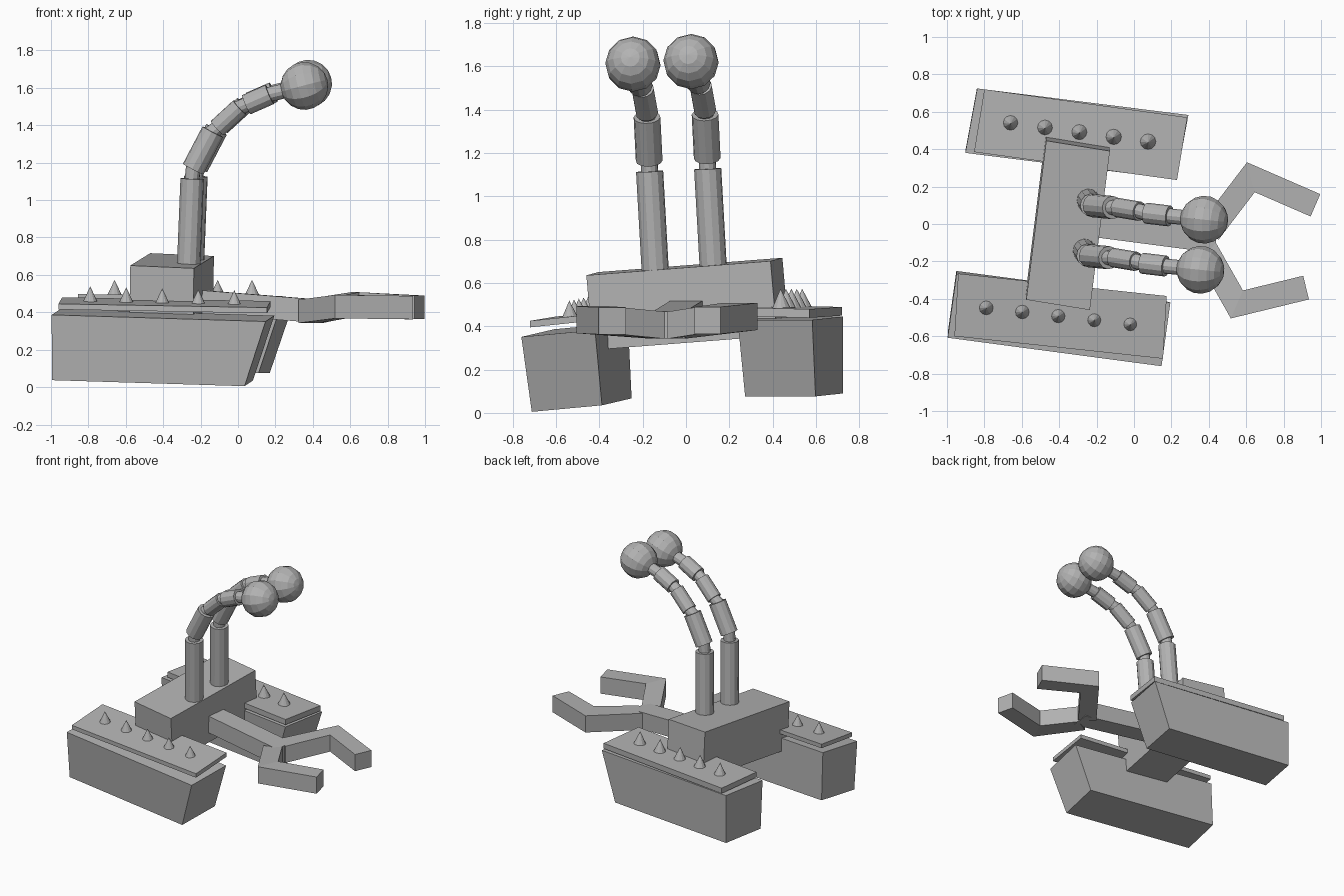
import bpy, bmesh
from mathutils import Vector

cube = bpy.data.objects.get("Cube")
if cube:
    bpy.data.objects.remove(cube, do_unlink=True)

grey = bpy.data.materials.new("plain_grey")
grey.use_nodes = True
GREY = (0.45, 0.45, 0.45, 1)
grey.diffuse_color = GREY
grey.node_tree.nodes["Principled BSDF"].inputs["Base Color"].default_value = GREY


def finish(name, bm):
    bmesh.ops.recalc_face_normals(bm, faces=bm.faces)
    mesh = bpy.data.meshes.new(name)
    bm.to_mesh(mesh)
    bm.free()
    mesh.materials.append(grey)
    obj = bpy.data.objects.new(name, mesh)
    bpy.context.collection.objects.link(obj)
    return obj


def loft(name, rings):
    """Skin a run of four-cornered sections and cap both ends."""
    bm = bmesh.new()
    rows = [[bm.verts.new(p) for p in ring] for ring in rings]
    for a, b in zip(rows, rows[1:]):
        for i in range(4):
            j = (i + 1) % 4
            bm.faces.new((a[i], a[j], b[j], b[i]))
    bm.faces.new(rows[0])
    bm.faces.new(rows[-1])
    return finish(name, bm)


def block(name, corner, length, width, height, nose=0.0, flare=0.0):
    """Skewed box; nose lengthens and flare widens its upper face."""
    p, l, w, h = map(Vector, (corner, length, width, height))
    top = p + h - w * flare / 2
    tl, tw = l * (1 + nose), w * (1 + flare)
    return loft(name, [[p, p + l, p + l + w, p + w],
                       [top, top + tl, top + tl + tw, top + tw]])


def bar(name, points, width, height):
    """Flat bar along a path, mitred at its bends."""
    pts = [Vector(p) for p in points]
    up = Vector((0, 0, height / 2))
    sides = [(b - a).cross(Vector((0, 0, 1))).normalized() for a, b in zip(pts, pts[1:])]
    rings = []
    for i, p in enumerate(pts):
        a, b = sides[max(i - 1, 0)], sides[min(i, len(sides) - 1)]
        mitre = (a + b).normalized()
        side = mitre * (width / 2 / mitre.dot(a))
        rings.append([p + side + up, p - side + up, p - side - up, p + side - up])
    return loft(name, rings)


def rod(name, start, end, r1, r2=None, sides=12):
    """Cylinder or cone from start to end."""
    a, b = Vector(start), Vector(end)
    bm = bmesh.new()
    bmesh.ops.create_cone(bm, cap_ends=True, segments=sides, radius1=r1,
                          radius2=r1 if r2 is None else r2, depth=(b - a).length)
    obj = finish(name, bm)
    obj.location = (a + b) / 2
    obj.rotation_euler = (b - a).to_track_quat('Z', 'Y').to_euler()
    return obj


# Side pods with wedge noses, each under a thin cover
block("right_pod", (-0.995, -0.575, 0.037), (1.03, -0.137, -0.032), (0.045, 0.324, 0.03),
      (0, -0.025, 0.35), nose=0.11, flare=0.05)
block("left_pod", (-0.9, 0.4, 0.09), (1.01, -0.127, -0.014), (0.06, 0.325, 0),
      (0, -0.01, 0.355), nose=0.118, flare=0.06)
block("right_cover", (-0.96, -0.6, 0.415), (1.115, -0.12, -0.02), (0.02, 0.335, 0.035),
      (0, 0, 0.03))
block("left_cover", (-0.855, 0.385, 0.457), (1.085, -0.15, -0.01), (0.055, 0.335, -0.008),
      (0, 0, 0.04))

# Row of spikes on each cover
for side, first, last in (("right", (-0.79, -0.447, 0.45), (-0.02, -0.535, 0.43)),
                          ("left", (-0.66, 0.54, 0.485), (0.075, 0.44, 0.485))):
    for i in range(5):
        base = Vector(first).lerp(Vector(last), i / 4)
        rod(f"{side}_spike_{i + 1}", base, base + Vector((0, -0.004, 0.088)), 0.042, 0, 12)

# Cross body
block("body", (-0.58, -0.375, 0.305), (0.34, -0.055, -0.015), (0.107, 0.85, 0.066),
      (0.004, -0.03, 0.345))

# Arm and two-pronged claw
bar("arm", [(-0.25, 0.01, 0.46), (0.44, -0.08, 0.405)], 0.15, 0.125)
bar("left_prong", [(0.4, -0.045, 0.405), (0.625, 0.25, 0.445), (0.97, 0.1, 0.427)], 0.13, 0.125)
bar("right_prong", [(0.38, -0.13, 0.405), (0.55, -0.43, 0.43), (0.92, -0.34, 0.425)], 0.13, 0.125)

# Jointed stalks: thick sleeves on a thin core, ending in a ball
sleeves = [((-0.265, -0.14, 0.62), (-0.245, -0.168, 1.115), 0.063),
           ((-0.24, -0.17, 1.165), (-0.135, -0.18, 1.365), 0.062),
           ((-0.11, -0.18, 1.385), (0.01, -0.2, 1.495), 0.052),
           ((0.045, -0.21, 1.51), (0.17, -0.225, 1.565), 0.056)]
ball = Vector((0.355, -0.245, 1.61))
for side, shift in (("right", Vector((0, 0, 0))), ("left", Vector((0.02, 0.268, 0.012)))):
    for i, (a, b, r) in enumerate(sleeves):
        a, b = Vector(a) + shift, Vector(b) + shift
        rod(f"{side}_stalk_sleeve_{i + 1}", a, b, r)
        following = Vector(sleeves[i + 1][0]) + shift if i < 3 else ball + shift
        aim = (following - b).normalized() * 0.03
        rod(f"{side}_stalk_joint_{i + 1}", b - aim, following + aim, 0.04)
    bm = bmesh.new()
    bmesh.ops.create_uvsphere(bm, u_segments=12, v_segments=9, radius=0.128)
    eye = finish(f"{side}_stalk_ball", bm)
    eye.location = ball + shift
    eye.rotation_euler = Vector((0.95, -0.1, 0.25)).to_track_quat('Z', 'Y').to_euler()
